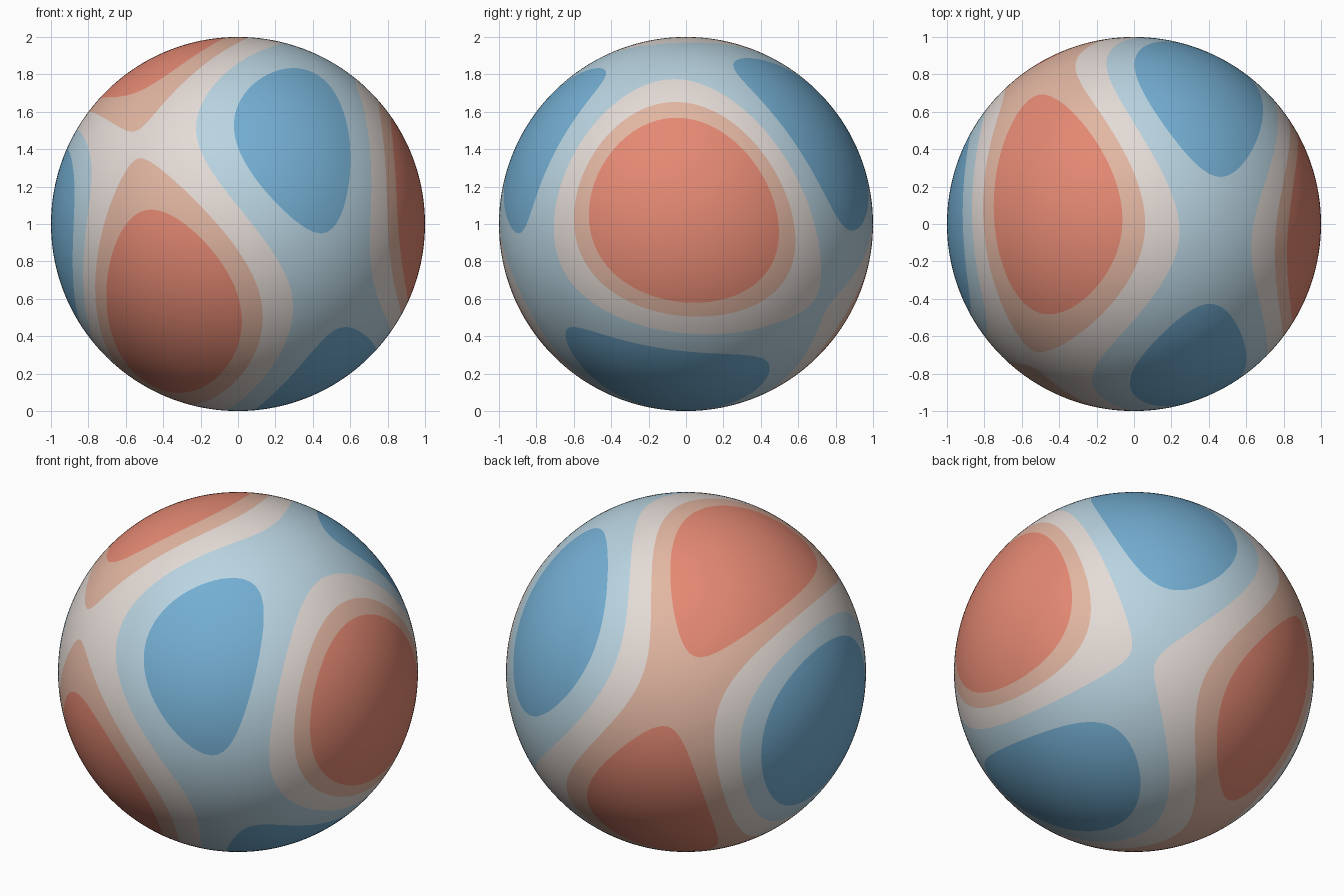
import bpy
import bmesh
from mathutils import Vector

cube = bpy.data.objects.get("Cube")
if cube:
    bpy.data.objects.remove(cube, do_unlink=True)


def to_linear(c):
    c /= 255
    return c / 12.92 if c <= 0.04045 else ((c + 0.055) / 1.055) ** 2.4


def make_material(name, rgb):
    mat = bpy.data.materials.new(name)
    colour = [to_linear(c) for c in rgb] + [1.0]
    mat.diffuse_color = colour
    mat.use_nodes = True
    bsdf = mat.node_tree.nodes["Principled BSDF"]
    bsdf.inputs["Base Color"].default_value = colour
    bsdf.inputs["Roughness"].default_value = 0.7
    return mat


# Bands from the lowest field value to the highest
MATERIALS = [
    make_material("blue", (116, 174, 210)),
    make_material("light blue", (185, 212, 225)),
    make_material("off white", (228, 219, 214)),
    make_material("peach", (226, 182, 162)),
    make_material("coral red", (228, 137, 115)),
]
LEVELS = [-0.375, -0.115, 0.14, 0.335]


def field(p):
    """Third-degree wave over the unit sphere: four high and four low lobes."""
    x, y, z = p.normalized()
    return ((5 * x**3 - 3 * x) / 2
            + (-0.018 * y + 0.10 * z) * (5 * x * x - 1)
            + 0.11 * x * (y * y - z * z)
            - 0.56 * x * y * z
            - 0.006 * (y**3 - 3 * y * z * z)
            - 0.335 * (3 * y * y * z - z**3))


def cut_along(bm, level):
    """Cut the faces where the field crosses a level, giving a clean band edge."""
    value = {v: field(v.co) - level for v in bm.verts}
    crossing = [e for e in bm.edges
                if value[e.verts[0]] * value[e.verts[1]] < 0]
    new_verts = set()
    for edge in crossing:
        a, b = edge.verts
        fac = value[a] / (value[a] - value[b])
        _, vert = bmesh.utils.edge_split(edge, a, fac)
        vert.co.normalize()
        new_verts.add(vert)
    touched = {f for v in new_verts for f in v.link_faces}
    for face in touched:
        ends = [v for v in face.verts if v in new_verts]
        if len(ends) == 2:
            bmesh.utils.face_split(face, ends[0], ends[1])


# Ball with the colour bands cut into its surface
bm = bmesh.new()
bmesh.ops.create_icosphere(bm, subdivisions=6, radius=1.0)
for level in LEVELS:
    cut_along(bm, level)
for face in bm.faces:
    height = field(face.calc_center_median())
    face.material_index = sum(height > level for level in LEVELS)
    face.smooth = True
bmesh.ops.translate(bm, verts=bm.verts, vec=Vector((0, 0, 1)))

mesh = bpy.data.meshes.new("banded_ball")
bm.to_mesh(mesh)
bm.free()
for mat in MATERIALS:
    mesh.materials.append(mat)
ball = bpy.data.objects.new("banded_ball", mesh)
bpy.context.collection.objects.link(ball)
